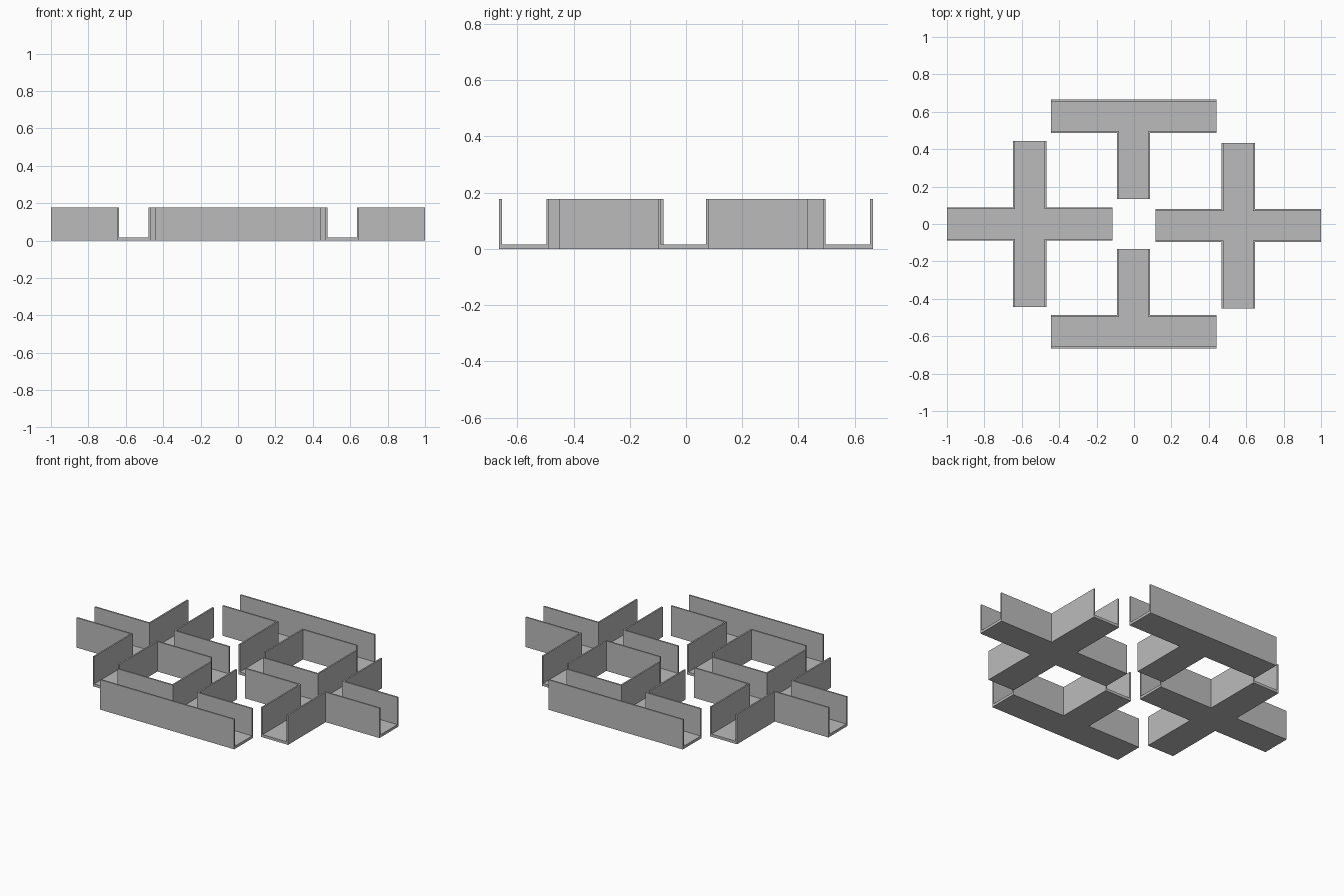
import bpy
import bmesh
from math import pi
from mathutils import Matrix

if "Cube" in bpy.data.objects:
    bpy.data.objects.remove(bpy.data.objects["Cube"])

REACH = 0.4425     # hub centre to arm end
HALF = 0.0885      # half channel width
HEIGHT = 0.178
WALL = 0.009
FLOOR = 0.016

grey = bpy.data.materials.new("plain grey")
grey.use_nodes = True
colour = (0.5, 0.5, 0.5, 1)
grey.diffuse_color = colour
grey.node_tree.nodes["Principled BSDF"].inputs["Base Color"].default_value = colour


def turned(points, k):
    """Turn plan points by k quarter turns."""
    spin = Matrix.Rotation(k * pi / 2, 2)
    return [spin @ Matrix.Translation((x, y, 0)).translation.xy for x, y in points]


def prism(bm, outline, bottom, top):
    """Extrude a plan outline between two heights."""
    face = bm.faces.new([bm.verts.new((x, y, bottom)) for x, y in outline])
    result = bmesh.ops.extrude_face_region(bm, geom=[face])
    raised = [v for v in result["geom"] if isinstance(v, bmesh.types.BMVert)]
    bmesh.ops.translate(bm, vec=(0, 0, top - bottom), verts=raised)


def junction(name, x, y, arms):
    """Open channel junction; arms are quarter turns from +x."""
    bm = bmesh.new()
    inner = HALF - WALL
    corner_wall = [(inner, inner), (REACH, inner), (REACH, HALF),
                   (HALF, HALF), (HALF, REACH), (inner, REACH)]
    straight_wall = [(inner, -REACH), (HALF, -REACH), (HALF, REACH), (inner, REACH)]
    floor = []
    for k in range(4):
        if k in arms:
            floor += turned([(REACH, -HALF), (REACH, HALF)], k)
            if (k + 1) % 4 in arms:
                floor += turned([(HALF, HALF)], k)
                prism(bm, turned(corner_wall, k), FLOOR, HEIGHT)
        else:
            prism(bm, turned(straight_wall, k), FLOOR, HEIGHT)
    prism(bm, floor, 0, FLOOR)
    bmesh.ops.recalc_face_normals(bm, faces=bm.faces)

    mesh = bpy.data.meshes.new(name)
    bm.to_mesh(mesh)
    bm.free()
    mesh.materials.append(grey)
    obj = bpy.data.objects.new(name, mesh)
    obj.location = (x, y, 0)
    bpy.context.collection.objects.link(obj)


# Two four-way crossings and two three-way tees
junction("right_cross_channel", -0.5575, 0.0, {0, 1, 2, 3})
junction("left_cross_channel", 0.5575, -0.009, {0, 1, 2, 3})
junction("back_tee_channel", -0.002, 0.576, {0, 2, 3})
junction("front_tee_channel", -0.002, -0.576, {0, 1, 2})
